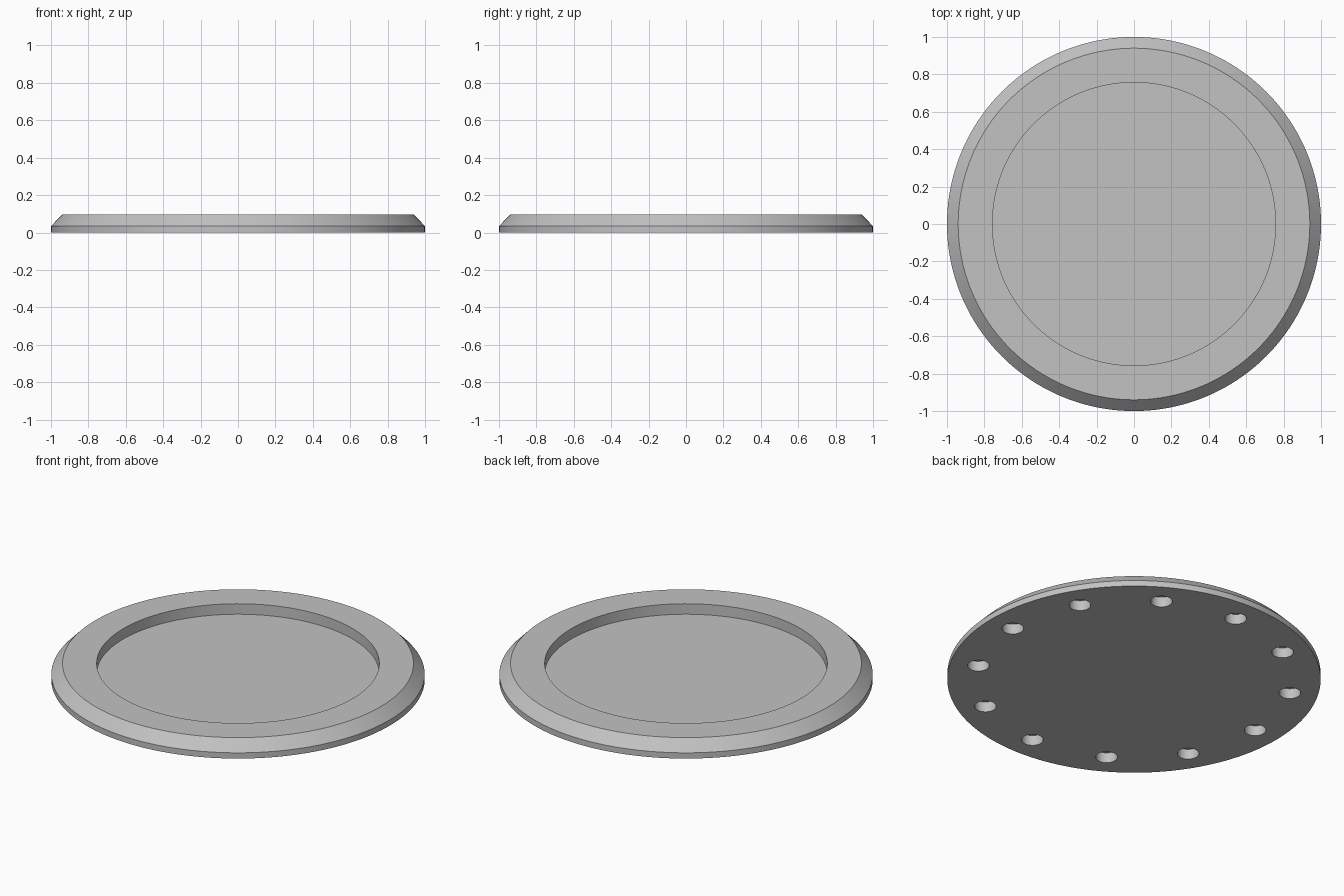
import bpy, bmesh
from math import cos, sin, tau, radians

cube = bpy.data.objects.get("Cube")
if cube:
    bpy.data.objects.remove(cube, do_unlink=True)

SEGMENTS = 160
HOLES, HOLE_RING, HOLE_RADIUS, HOLE_DEPTH = 12, 0.847, 0.058, 0.06

grey = bpy.data.materials.new("plain grey")
grey.use_nodes = True
colour = (0.54, 0.54, 0.54, 1)
grey.diffuse_color = colour
grey.node_tree.nodes["Principled BSDF"].inputs["Base Color"].default_value = colour


def add_lathe(bm, profile, sides, cx=0, cy=0):
    """Solid of revolution from (radius, height) points, capped at both ends."""
    rings = [[bm.verts.new((cx + r * cos(tau * i / sides), cy + r * sin(tau * i / sides), z))
              for i in range(sides)] for r, z in profile]
    for low, high in zip(rings, rings[1:]):
        for i in range(sides):
            j = (i + 1) % sides
            bm.faces.new((low[i], low[j], high[j], high[i]))
    bm.faces.new(rings[0][::-1])
    bm.faces.new(rings[-1])


def make_object(name, bm):
    bmesh.ops.recalc_face_normals(bm, faces=bm.faces)
    mesh = bpy.data.meshes.new(name)
    bm.to_mesh(mesh)
    bm.free()
    mesh.materials.append(grey)
    obj = bpy.data.objects.new(name, mesh)
    bpy.context.collection.objects.link(obj)
    return obj


# Round base: straight foot, sloped edge, flat rim and sunken floor
bm = bmesh.new()
add_lathe(bm, [(1, 0), (1, 0.034), (0.94, 0.096), (0.757, 0.096), (0.757, 0.034)], SEGMENTS)
base = make_object("round_base", bm)

# Ring of blind holes in the underside
bm = bmesh.new()
for k in range(HOLES):
    a = tau * k / HOLES
    add_lathe(bm, [(HOLE_RADIUS, -0.05), (HOLE_RADIUS, HOLE_DEPTH)], 40,
              HOLE_RING * cos(a), HOLE_RING * sin(a))
cutter = make_object("hole_cutter", bm)
cutter.hide_render = True

cut = base.modifiers.new("underside holes", 'BOOLEAN')
cut.operation = 'DIFFERENCE'
cut.solver = 'EXACT'
cut.object = cutter

bpy.ops.object.select_all(action='DESELECT')
base.select_set(True)
bpy.context.view_layer.objects.active = base
bpy.ops.object.modifier_apply(modifier=cut.name)
bpy.data.objects.remove(cutter, do_unlink=True)
bpy.ops.object.shade_smooth_by_angle(angle=radians(30))
